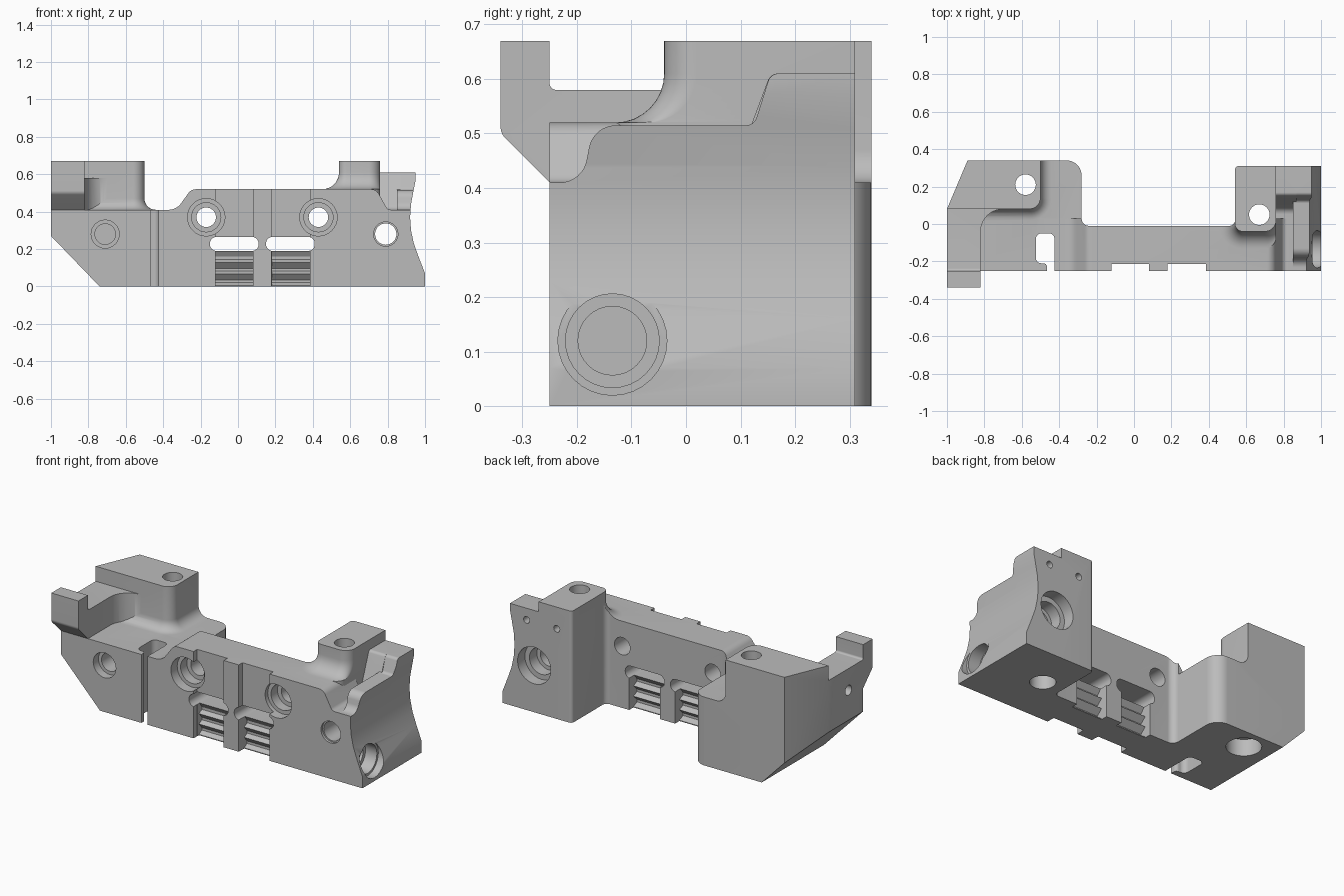
import bpy, bmesh, math
from mathutils import Vector

cube = bpy.data.objects.get("Cube")
if cube:
    bpy.data.objects.remove(cube, do_unlink=True)

GREY = (0.5, 0.5, 0.5, 1)
mat = bpy.data.materials.new("machined grey")
mat.use_nodes = True
mat.diffuse_color = GREY
bsdf = next(n for n in mat.node_tree.nodes if n.type == "BSDF_PRINCIPLED")
bsdf.inputs["Base Color"].default_value = GREY


def outline(pts, segs=8):
    """Polygon in which a third value on a point is its corner radius."""
    out = []
    for i, pt in enumerate(pts):
        p = Vector(pt[:2])
        if len(pt) < 3:
            out.append(p)
            continue
        a = (Vector(pts[i - 1][:2]) - p).normalized()
        b = (Vector(pts[(i + 1) % len(pts)][:2]) - p).normalized()
        half, r = a.angle(b) / 2, pt[2]
        c = p + (a + b).normalized() * r / math.sin(half)
        s, e = a * r / math.tan(half) + p - c, b * r / math.tan(half) + p - c
        out += [c + s.lerp(e, k / segs).normalized() * r for k in range(segs + 1)]
    return out


def loft(name, axis, levels):
    """Closed solid through equal-sized outlines at given positions on an axis."""
    place = {"x": lambda p, h: (h, p.x, p.y),
             "y": lambda p, h: (p.x, h, p.y),
             "z": lambda p, h: (p.x, p.y, h)}[axis]
    bm = bmesh.new()
    rings = [[bm.verts.new(place(p, h)) for p in pts] for pts, h in levels]
    for lo, hi in zip(rings, rings[1:]):
        for i in range(len(lo)):
            bm.faces.new((lo[i - 1], lo[i], hi[i], hi[i - 1]))
    bm.faces.new(rings[0])
    bm.faces.new(rings[-1])
    bmesh.ops.recalc_face_normals(bm, faces=bm.faces)
    if bm.calc_volume(signed=True) < 0:
        bmesh.ops.reverse_faces(bm, faces=bm.faces)
    me = bpy.data.meshes.new(name)
    bm.to_mesh(me)
    bm.free()
    me.materials.append(mat)
    ob = bpy.data.objects.new(name, me)
    bpy.context.collection.objects.link(ob)
    return ob


def prism(name, axis, pts, lo, hi):
    shape = outline(pts)
    return loft(name, axis, [(shape, lo), (shape, hi)])


def box(name, x0, x1, y0, y1, z0, z1):
    return prism(name, "z", [(x0, y0), (x1, y0), (x1, y1), (x0, y1)], z0, z1)


def is_closed(me):
    bm = bmesh.new()
    bm.from_mesh(me)
    closed = all(e.is_manifold for e in bm.edges)
    bm.free()
    return closed


def combine(target, tool, operation):
    """Boolean that keeps the first solver result which is a closed, changed mesh."""
    mod = target.modifiers.new("combine", "BOOLEAN")
    mod.object, mod.operation = tool, operation
    for solver in ("MANIFOLD", "EXACT"):
        mod.solver = solver
        graph = bpy.context.evaluated_depsgraph_get()
        graph.update()
        me = bpy.data.meshes.new_from_object(target.evaluated_get(graph))
        if len(me.vertices) != len(target.data.vertices) and is_closed(me):
            break
    target.modifiers.remove(mod)
    target.data = me
    bpy.data.objects.remove(tool, do_unlink=True)


def flared(name, rect, z0, z1, flare):
    """Upright block whose foot sweeps out in a concave fillet."""
    levels = [(outline(rect(flare)), z0 - 0.1)]
    for k in range(9):
        t = math.pi / 2 * k / 8
        levels.append((outline(rect(flare * (1 - math.sin(t)))),
                       z0 + flare * (1 - math.cos(t))))
    levels.append((outline(rect(0)), z1))
    return loft(name, "z", levels)


# Central bar with sloping shoulders
body = prism("mount_body", "y", [
    (-.5, 0), (.9, 0), (.9, .41), (.8, .41, .03), (.74, .52, .05),
    (-.25, .52, .05), (-.33, .41, .08), (-.5, .41)], -.25, .03)

parts = [
    # Left foot block, tall block and fin; backs and ends overshoot the plan
    prism("left_block", "y", [(-.74, 0), (-.2, 0), (-.2, .41), (-1.1, .41),
                              (-1.1, .374)], -.25, .4),
    flared("left_tower", lambda o: [(-1.1, .08 - o), (-.5 + o, .08 - o, .06 + o),
                                    (-.5 + o, .4), (-1.1, .4)], .41, .67, .06),
    prism("left_fin", "x", [(-.34, .67), (-.25, .67), (-.25, .58, .012), (.1, .58),
                            (.1, .39), (-.23, .39), (-.34, .5, .03)], -1.1, -.82),
    prism("fin_corner", "z", [(-.9, .12), (-.9, -.1), (-.82, -.1), (-.82, .08, .12),
                              (-.7, .08), (-.7, .12)], .38, .58),
    # Right post, its base and the end block
    flared("right_post", lambda o: [(.54 - o, -.04 - o, .04 + o), (.76, -.04 - o, .06),
                                    (.76, .4), (.54 - o, .4)], .52, .67, .09),
    box("right_base", .5, .75, -.2, .4, 0, .45),
    prism("right_inner", "x", [(-.25, 0), (.4, 0), (.4, .61), (.155, .61, .02),
                               (.08, .41, .04), (-.25, .41)], .7, .87),
    prism("right_rib", "x", [(-.25, 0), (.4, 0), (.4, .61), (.155, .61, .02),
                             (.125, .515, .02), (-.17, .515, .05), (-.19, .41, .05),
                             (-.25, .41)], .85, 1.05),
]
for part in parts:
    combine(body, part, "UNION")

# Overall plan outline with the rear gap
combine(body, prism("plan", "z", [
    (-1, -.45), (1.2, -.45), (1.2, .31), (.54, .31, .02), (.54, -.01, .03),
    (-.28, -.01, .04), (-.28, .34, .08), (-.89, .34), (-1, .08)], -.1, .8), "INTERSECT")

cutters = [
    # Hollow end face and clamping slot
    prism("end_hollow", "y", [
        (1.2, -.1), (1, -.1), (1, .07), (.965, .16), (.94, .23), (.925, .3),
        (.92, .37), (.925, .44), (.938, .51), (.95, .57), (.95, .7), (1.2, .7)], -.5, .5),
    prism("hook_slot", "z", [
        (-.525, -.21, .03), (-.465, -.21, .02), (-.465, -.4), (-.425, -.4),
        (-.425, -.05, .03), (-.525, -.05, .03)], -.1, .8),
]

# Twin recesses, louvres and rounded slots either side of the centre rib
for x0, x1, s0, s1 in ((-.12, .08, -.15, .11), (.18, .385, .15, .41)):
    cutters.append(box("recess", x0, x1, -.4, -.215, -.1, .6))
    cutters.append(prism("slot", "y", [(s0, .19, .035), (s1, .19, .035),
                                       (s1, .265, .035), (s0, .265, .035)], -.4, .1))
    for outer, crest, valley in ((-.4, -.2, -.172), (.1, -.05, -.085)):
        teeth = [(outer, -.02), (crest, -.02)]
        for i in range(3):
            z = .005 + .062 * i
            teeth += [(crest, z), (valley, z + .015), (valley, z + .03)]
        teeth += [(crest, .2), (outer, .2)]
        cutters.append(prism("louvre", "x", teeth, x0 + .001, x1 - .001))

# Bores: axis, centre, radius, start, end
bores = [
    ("y", -.71, .28, .075, -.4, -.2), ("y", -.71, .28, .055, -.4, -.1),
    ("y", .79, .28, .057, -.4, .4), ("y", .79, .28, .065, -.4, -.235),
    ("y", .79, .28, .11, .24, .4), ("y", .79, .28, .08, .17, .4),
    ("y", .84, .54, .02, .22, .4), ("y", .64, .54, .02, .22, .4),
    ("z", -.58, .21, .055, -.1, .8), ("z", -.58, .21, .095, -.1, .1),
    ("z", .67, .05, .055, -.1, .8), ("z", .67, .05, .07, -.1, .1),
    ("x", -.135, .12, .1, .955, 1.1), ("x", -.135, .12, .086, .88, 1.1),
    ("x", -.135, .12, .063, .76, 1.1),
    ("x", -.11, .45, .03, -1.1, -.87),
]
for x in (-.17, .43):
    bores += [("y", x, .37, r, -.4, end)
              for r, end in ((.1, -.19), (.078, -.13), (.052, .1))]
for axis, a, b, r, lo, hi in bores:
    ring = [(a + r * math.cos(math.tau * k / 32), b + r * math.sin(math.tau * k / 32))
            for k in range(32)]
    cutters.append(prism("bore", axis, ring, lo, hi))

for cutter in cutters:
    combine(body, cutter, "DIFFERENCE")

# Smooth curved walls, crisp edges
bpy.ops.object.select_all(action="DESELECT")
body.select_set(True)
bpy.context.view_layer.objects.active = body
bpy.ops.object.shade_smooth_by_angle(angle=math.radians(25))
